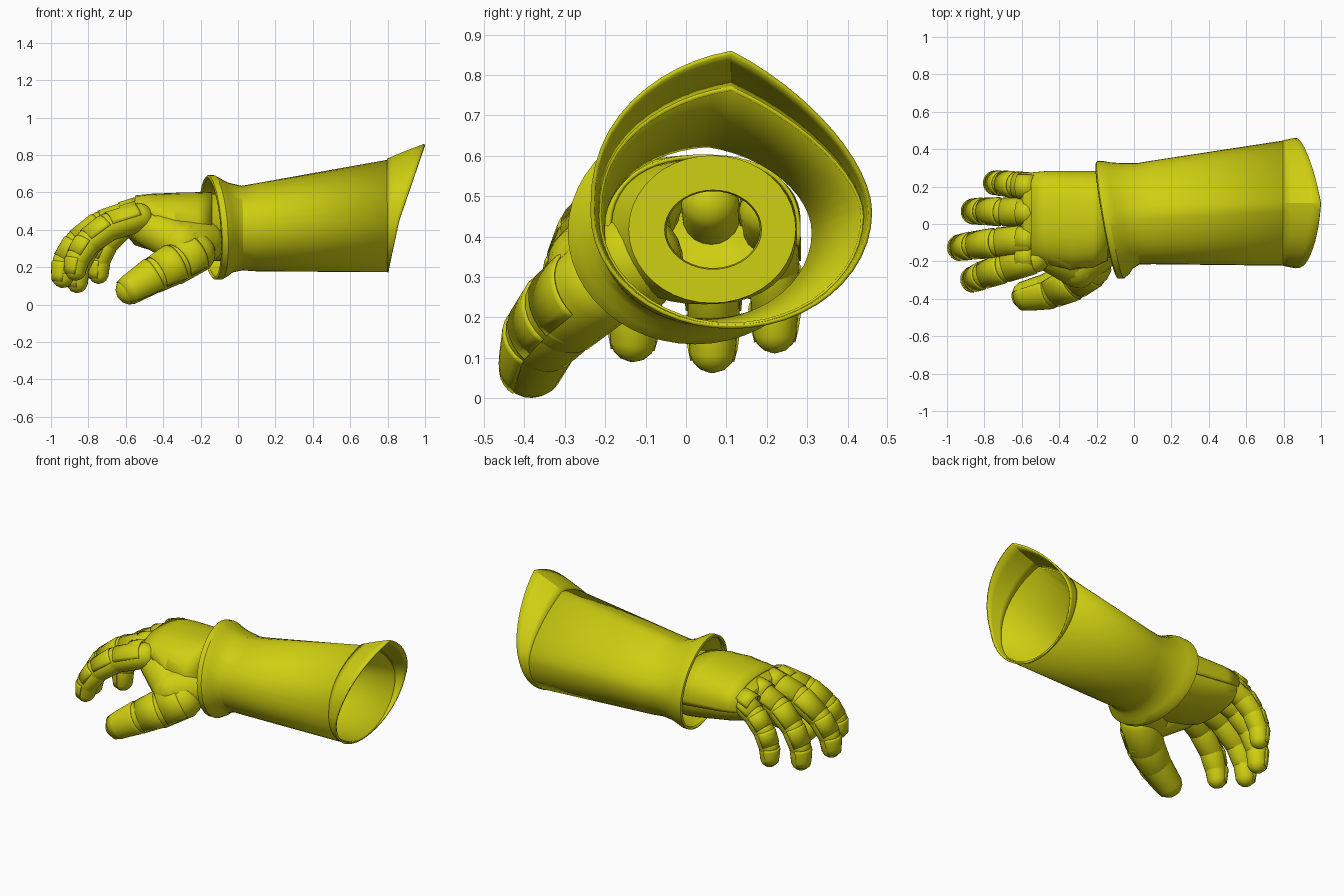
import bpy, bmesh, math
from mathutils import Vector

if "Cube" in bpy.data.objects:
    bpy.data.objects.remove(bpy.data.objects["Cube"])

yellow = bpy.data.materials.new("yellow")
yellow.diffuse_color = (0.62, 0.62, 0.006, 1)
yellow.use_nodes = True
yellow.node_tree.nodes["Principled BSDF"].inputs["Base Color"].default_value = yellow.diffuse_color


def loft(name, groups, closed=True, cap=False, thick=0.0):
    """Skin each group of rings; optionally cap both ends and add thickness."""
    bm = bmesh.new()
    for rings in groups:
        rows = [[bm.verts.new(p) for p in r] for r in rings]
        n = len(rows[0])
        for a, b in zip(rows, rows[1:]):
            for i in range(n if closed else n - 1):
                j = (i + 1) % n
                bm.faces.new((a[i], a[j], b[j], b[i]))
        if cap:
            bm.faces.new(rows[0])
            bm.faces.new(rows[-1])
    bmesh.ops.recalc_face_normals(bm, faces=bm.faces)
    me = bpy.data.meshes.new(name)
    bm.to_mesh(me)
    bm.free()
    me.materials.append(yellow)
    ob = bpy.data.objects.new(name, me)
    bpy.context.collection.objects.link(ob)
    if thick:
        m = ob.modifiers.new("thickness", 'SOLIDIFY')
        m.thickness, m.offset = thick, 0
    bpy.ops.object.select_all(action='DESELECT')
    ob.select_set(True)
    bpy.context.view_layer.objects.active = ob
    bpy.ops.object.shade_smooth_by_angle(angle=math.radians(28))
    return ob


# ---- forearm cuff: round below, lopsided ridge on top (flatter on the back side)
def cuff_ring(x, cy, ry, cz, up, dn, pinch=0.3, tilt=0.0, n=48):
    pts = []
    for i in range(n):
        a = 2 * math.pi * i / n
        u, w = math.cos(a), math.sin(a)
        if w > 0:
            mix = pinch * (1.5 if u > 0 else 0.5)
            power = 1 if u > 0 else 1 - 0.67 * pinch
            h = up * ((1 - mix) * w ** power + mix * (1 - abs(u)))
        else:
            h = dn * w
        pts.append(Vector((x - tilt * (0.055 * u + 0.02 * w), cy + ry * u, cz + h)))
    return pts


loft("forearm_cuff", [[
    cuff_ring(-0.142, 0.022, 0.300, 0.41, 0.268, 0.263, 0.04, 1),
    cuff_ring(-0.138, 0.022, 0.308, 0.41, 0.276, 0.270, 0.04, 1),
    cuff_ring(-0.112, 0.022, 0.308, 0.41, 0.276, 0.270, 0.04, 1),
    cuff_ring(-0.080, 0.030, 0.293, 0.41, 0.258, 0.253, 0.06, 0.9),
    cuff_ring(-0.045, 0.042, 0.277, 0.41, 0.236, 0.232, 0.08, 0.6),
    cuff_ring(0.020, 0.054, 0.264, 0.41, 0.218, 0.220, 0.12, 0.1),
    cuff_ring(0.100, 0.062, 0.270, 0.414, 0.228, 0.229, 0.17),
    cuff_ring(0.805, 0.112, 0.328, 0.45, 0.318, 0.270, 0.3)]], thick=0.014)

# ---- elbow flare, its rim slanting back toward the peak
flare = []
for k in range(5):
    f = k / 4
    ring = cuff_ring(0.79, 0.112, 0.331 + 0.013 * f, 0.45 + 0.01 * f,
                     0.325 + 0.07 * f, 0.272 + 0.012 * f, 0.3)
    for p in ring:
        s = max(0, p.z - 0.17)
        rim = 0.803 + 0.21 * min(s, 0.28) + 0.337 * max(0, s - 0.28)
        p.x = 0.799 + (rim - 0.799) * f
    flare.append(ring)
loft("elbow_flare", [flare], thick=0.010)

# ---- hand: x, centre y, centre z, half width, half height
HAND = [(-0.06, 0.065, 0.418, 0.207, 0.183), (-0.14, 0.045, 0.412, 0.228, 0.180),
        (-0.22, 0.025, 0.415, 0.248, 0.175), (-0.34, 0.018, 0.425, 0.255, 0.162),
        (-0.46, 0.028, 0.435, 0.245, 0.147), (-0.55, 0.030, 0.445, 0.235, 0.128)]


def hand_ring(s, a0=0.0, a1=360.0, n=40, grow=0.0, full=True):
    x, cy, cz, ry, rz = s
    pw = 1.0 if x > -0.11 else 0.86
    pts = []
    for i in range(n):
        a = math.radians(a0 + (a1 - a0) * i / (n if full else n - 1))
        c, w = math.cos(a), math.sin(a)
        pts.append(Vector((x, cy + (ry + grow) * math.copysign(abs(c) ** pw, c),
                           cz + (rz + grow) * math.copysign(abs(w) ** pw, w))))
    return pts


nose = [(-0.59, 0.03, 0.45, 0.21, 0.09), (-0.605, 0.03, 0.455, 0.16, 0.04),
        (-0.608, 0.03, 0.455, 0.01, 0.005)]
lip = [(-0.10, 0.067, 0.417, 0.116, 0.095), (-0.06, 0.067, 0.417, 0.120, 0.098)]
loft("hand", [[hand_ring(s) for s in lip + HAND + nose]])

# ---- back of hand plate, lower edge climbing toward the knuckles
plate = []
for s, low in zip(HAND[1:], (205, 212, 190, 165, 148)):
    plate.append(hand_ring(s, -8, low, 30, 0.006, False))
loft("hand_plate", [plate], closed=False, thick=0.010)


# ---- digits: rounded segments with overlapping plates along the back
def ring(c, d, hint, r, a0=0, a1=360, n=20, full=True):
    up = (hint - d * hint.dot(d)).normalized()
    side = up.cross(d)
    out = []
    for i in range(n):
        a = math.radians(a0 + (a1 - a0) * i / (n if full else n - 1))
        out.append(c + (side * math.cos(a) + up * math.sin(a)) * r)
    return out


def capsule(a, b, ra, rb, hint):
    d = (b - a).normalized()
    rings = []
    for c, r, degs in ((a, ra, (-85, -60, -35, -12)), (b, rb, (12, 35, 60, 85))):
        for t in degs:
            e = math.radians(t)
            rings.append(ring(c + d * r * math.sin(e), d, hint, r * math.cos(e)))
    return rings


def digit(name, path, radii, hint, plated=True):
    pts = [Vector(p) for p in path]
    hint = Vector(hint)
    segs, plates = [], []
    for i in range(len(pts) - 1):
        a, b, ra, rb = pts[i], pts[i + 1], radii[i], radii[i + 1]
        d = (b - a).normalized()
        segs.append(capsule(a, b, ra, rb, hint))
        ends = [(a + d * 0.006, ra), (a + d * 0.02, ra + 0.003),
                (b - d * 0.004, rb + 0.002)]
        if i == len(pts) - 2:
            ends += [(b + d * rb * 0.5, rb * 0.866 + 0.002)]
        plates.append([ring(c, d, hint, r, 5, 175, 14, False) for c, r in ends])
    loft(name, segs, cap=True)
    if plated:
        loft(name + "_plates", plates, closed=False, thick=0.005)


BACK = (-0.5, 0, 1)
digit("index_finger", [(-0.53, -0.185, 0.465), (-0.69, -0.235, 0.415), (-0.80, -0.272, 0.335),
                       (-0.855, -0.295, 0.25), (-0.868, -0.30, 0.185)],
      (0.078, 0.077, 0.072, 0.066, 0.057), BACK)
digit("middle_finger", [(-0.54, -0.085, 0.485), (-0.73, -0.10, 0.425), (-0.86, -0.115, 0.330),
                        (-0.925, -0.125, 0.23), (-0.937, -0.13, 0.147)],
      (0.078, 0.076, 0.071, 0.067, 0.058), BACK)
digit("ring_finger", [(-0.54, 0.06, 0.480), (-0.70, 0.065, 0.415), (-0.80, 0.068, 0.320),
                      (-0.855, 0.068, 0.21), (-0.86, 0.066, 0.120)],
      (0.074, 0.073, 0.069, 0.065, 0.058), BACK)
digit("little_finger", [(-0.53, 0.20, 0.460), (-0.63, 0.21, 0.405), (-0.70, 0.217, 0.330),
                        (-0.74, 0.22, 0.24), (-0.745, 0.22, 0.165)],
      (0.069, 0.068, 0.064, 0.061, 0.054), BACK)
digit("thumb", [(-0.235, -0.225, 0.275), (-0.33, -0.295, 0.218), (-0.44, -0.350, 0.160),
                (-0.575, -0.382, 0.080)],
      (0.116, 0.111, 0.098, 0.080), (0, -0.8, 0.5))

# ---- thumb muscle and web joining the thumb to the palm
digit("thumb_base", [(-0.205, -0.135, 0.335), (-0.30, -0.222, 0.325), (-0.47, -0.14, 0.410)],
      (0.130, 0.122, 0.105), (0, -0.8, 0.5), plated=False)

# ---- raised knuckle guards behind each finger
for nm, y, z in (("index", -0.175, 0.495), ("middle", -0.08, 0.515),
                 ("ring", 0.06, 0.51), ("little", 0.20, 0.49)):
    d = Vector((-0.93, 0, -0.36)).normalized()
    c = Vector((-0.53, y, z))
    loft(nm + "_knuckle", [[ring(c, d, Vector(BACK), 0.060, 5, 175, 12, False),
                            ring(c + d * 0.09, d, Vector(BACK), 0.066, 5, 175, 12, False)]],
         closed=False, thick=0.008)
